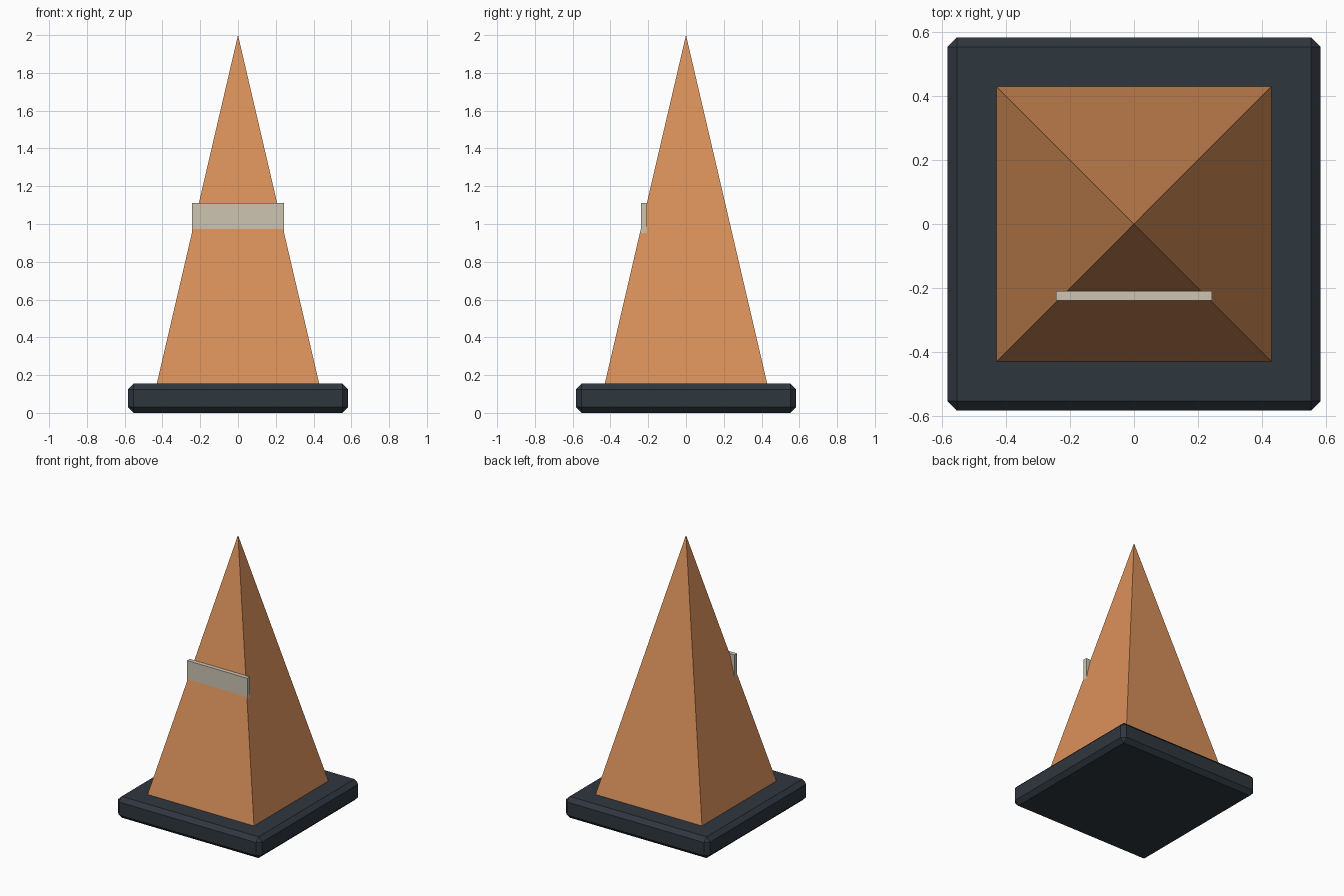
import bpy, bmesh, math
from mathutils import Matrix

if "Cube" in bpy.data.objects:
    bpy.data.objects.remove(bpy.data.objects["Cube"])


def material(name, rgb):
    m = bpy.data.materials.new(name)
    m.diffuse_color = (*rgb, 1)
    m.use_nodes = True
    m.node_tree.nodes["Principled BSDF"].inputs["Base Color"].default_value = m.diffuse_color
    return m


def finish(name, bm, mat):
    bmesh.ops.recalc_face_normals(bm, faces=bm.faces)
    mesh = bpy.data.meshes.new(name)
    bm.to_mesh(mesh)
    bm.free()
    mesh.materials.append(mat)
    ob = bpy.data.objects.new(name, mesh)
    bpy.context.collection.objects.link(ob)
    return ob


def box(name, lo, hi, mat, bevel=0):
    size = [b - a for a, b in zip(lo, hi)]
    mid = [(a + b) / 2 for a, b in zip(lo, hi)]
    bm = bmesh.new()
    bmesh.ops.create_cube(bm, size=1, matrix=Matrix.Translation(mid) @ Matrix.Diagonal((*size, 1)))
    if bevel:
        bmesh.ops.bevel(bm, geom=bm.edges[:], offset=bevel, segments=1, affect='EDGES')
    return finish(name, bm, mat)


orange = material("orange", (0.70, 0.28, 0.102))
cream = material("cream", (0.61, 0.56, 0.45))
charcoal = material("charcoal", (0.028, 0.038, 0.048))

# Chamfered square base
box("base", (-0.583, -0.583, 0), (0.583, 0.583, 0.155), charcoal, 0.03)

# Four-sided pyramid body
z0, z1, half = 0.15, 2.0, 0.431
bm = bmesh.new()
bmesh.ops.create_cone(bm, cap_ends=True, segments=4, radius1=half * math.sqrt(2), radius2=0,
                      depth=z1 - z0,
                      matrix=Matrix.Translation((0, 0, (z0 + z1) / 2)) @ Matrix.Rotation(math.pi / 4, 4, 'Z'))
bmesh.ops.remove_doubles(bm, verts=bm.verts[:], dist=1e-4)
finish("cone_body", bm, orange)

# Reflective band on the front
box("front_band", (-0.244, -0.239, 0.95), (0.244, -0.209, 1.11), cream)
